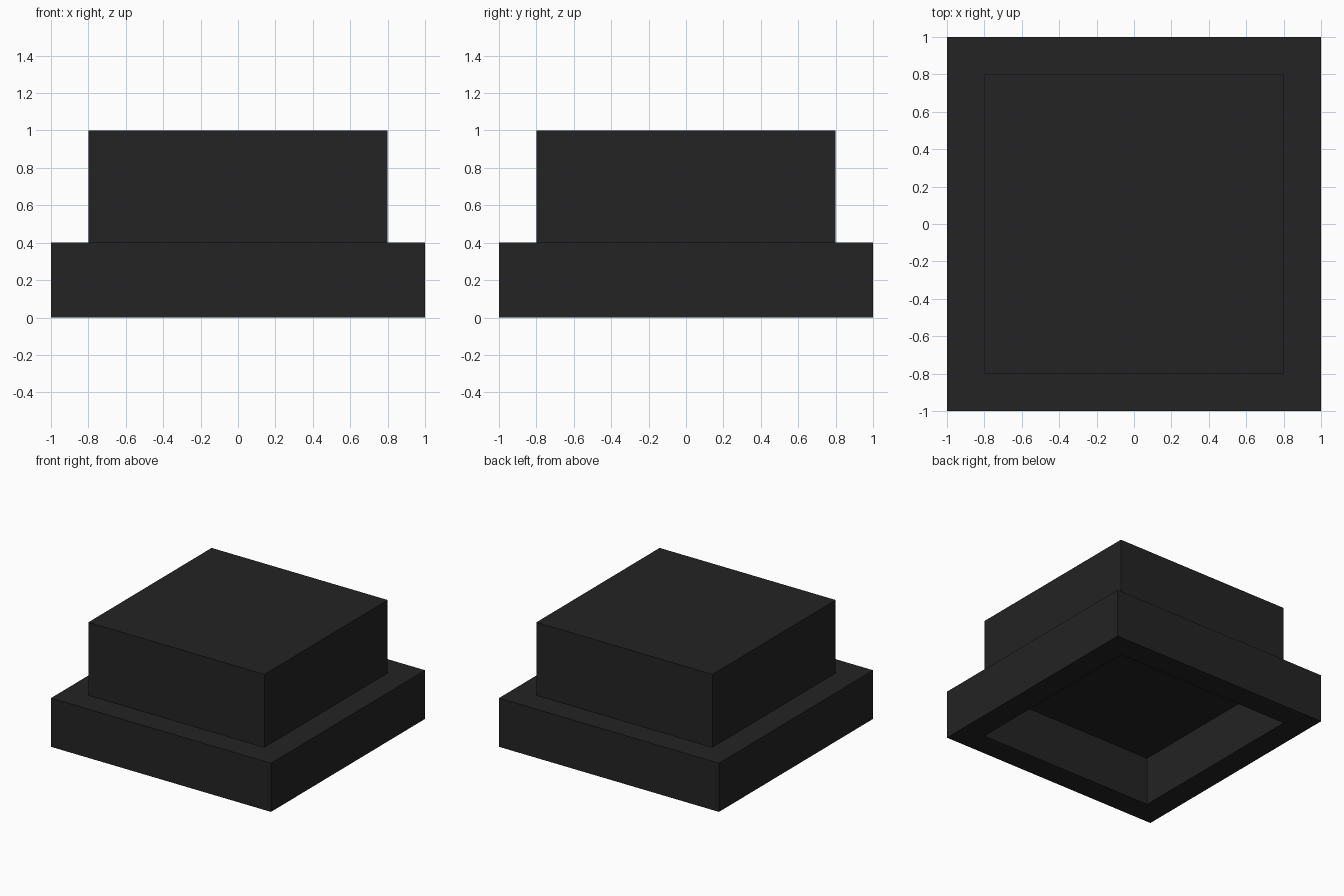
import bpy, bmesh

if "Cube" in bpy.data.objects:
    bpy.data.objects.remove(bpy.data.objects["Cube"])

mat = bpy.data.materials.new("charcoal black")
mat.diffuse_color = (0.017, 0.017, 0.017, 1)
mat.use_nodes = True
mat.node_tree.nodes["Principled BSDF"].inputs["Base Color"].default_value = mat.diffuse_color


def new_object(name, bm):
    bmesh.ops.recalc_face_normals(bm, faces=bm.faces)
    mesh = bpy.data.meshes.new(name)
    bm.to_mesh(mesh)
    bm.free()
    mesh.materials.append(mat)
    obj = bpy.data.objects.new(name, mesh)
    bpy.context.collection.objects.link(obj)


def square_ring(bm, half, z):
    return [bm.verts.new((x * half, y * half, z))
            for x, y in ((-1, -1), (1, -1), (1, 1), (-1, 1))]


def bridge(bm, a, b):
    for i in range(4):
        j = (i + 1) % 4
        bm.faces.new((a[i], a[j], b[j], b[i]))


# Stepped cap: hollow square skirt carrying a closed block,
# lofted from the recess ceiling, down, around the rim and up to the top
bm = bmesh.new()
profile = [(0.8, 0.4), (0.8, 0.0), (1.0, 0.0), (1.0, 0.4)]
rings = [square_ring(bm, h, z) for h, z in profile]
for a, b in zip(rings, rings[1:]):
    bridge(bm, a, b)
bridge(bm, rings[-1], rings[0])
new_object("base_frame", bm)

# Upper block, its underside closes the recess
bm = bmesh.new()
low, high = square_ring(bm, 0.8, 0.4), square_ring(bm, 0.8, 1.0)
bridge(bm, low, high)
bm.faces.new(low)
bm.faces.new(high)
new_object("upper_block", bm)
